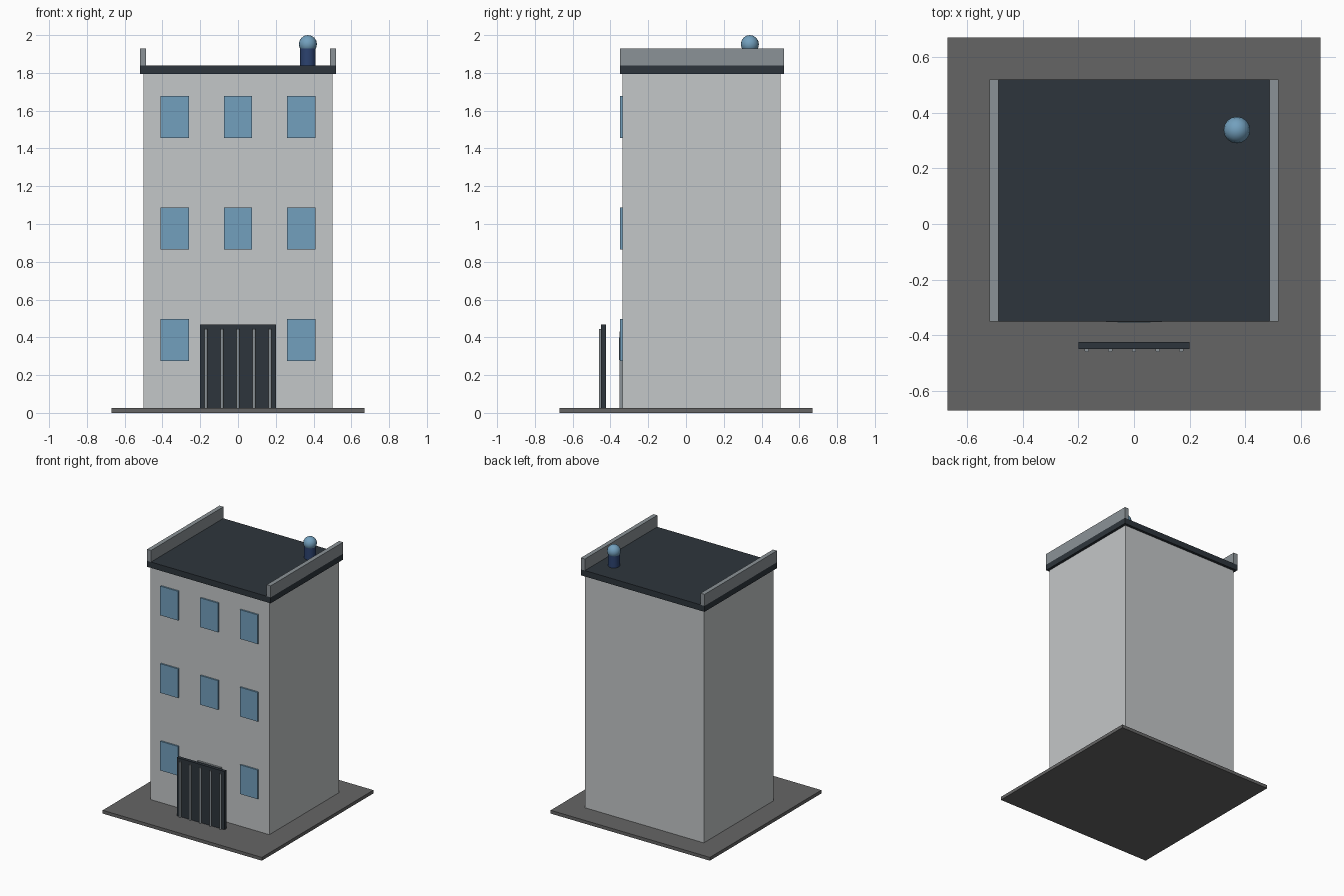
import bpy
import math

cube = bpy.data.objects.get("Cube")
if cube:
    bpy.data.objects.remove(cube, do_unlink=True)


def material(name, colour):
    m = bpy.data.materials.new(name)
    m.use_nodes = True
    rgba = (*colour, 1.0)
    m.diffuse_color = rgba
    m.node_tree.nodes["Principled BSDF"].inputs["Base Color"].default_value = rgba
    return m


wall_grey = material("wall grey", (0.55, 0.57, 0.58))
slate = material("dark slate", (0.027, 0.036, 0.045))
trim_grey = material("trim grey", (0.26, 0.29, 0.31))
paving = material("paving grey", (0.13, 0.13, 0.13))
glass = material("window blue", (0.17, 0.35, 0.51))
navy = material("navy blue", (0.025, 0.055, 0.16))


def finish(name, mat):
    ob = bpy.context.object
    ob.name = name
    ob.data.materials.append(mat)
    return ob


def box(name, x, y, z, mat):
    """Box from (low, high) ranges on each axis."""
    ranges = (x, y, z)
    bpy.ops.mesh.primitive_cube_add(size=1, location=[(a + b) / 2 for a, b in ranges])
    ob = finish(name, mat)
    ob.scale = [b - a for a, b in ranges]
    bpy.ops.object.transform_apply(location=False, rotation=False, scale=True)
    return ob


def cylinder(name, x, y, z, radius, sides, mat):
    bpy.ops.mesh.primitive_cylinder_add(vertices=sides, radius=radius, depth=z[1] - z[0],
                                        location=(x, y, sum(z) / 2))
    ob = finish(name, mat)
    bpy.ops.object.shade_smooth_by_angle(angle=math.radians(35))
    return ob


GROUND = 0.025
FRONT = -0.337

# Plot and main block
box("ground_slab", (-0.67, 0.67), (-0.67, 0.67), (0, GROUND), paving)
box("building_walls", (-0.5, 0.5), (FRONT, 0.5), (GROUND, 1.8), wall_grey)

# Roof slab with side parapets
box("roof_slab", (-0.52, 0.52), (-0.35, 0.52), (1.795, 1.84), slate)
for side, x in (("left", (0.487, 0.52)), ("right", (-0.52, -0.487))):
    box(side + "_parapet", x, (-0.35, 0.52), (1.84, 1.928), trim_grey)

# Windows on three floors, leaving the entrance bay free
for floor in range(3):
    bottom = 0.275 + 0.59 * floor
    for column in (-1, 0, 1):
        if floor == 0 and column == 0:
            continue
        x = 0.335 * column
        box("window", (x - 0.075, x + 0.075), (FRONT - 0.012, FRONT),
            (bottom, bottom + 0.222), glass)

# Entrance door behind the gate
box("entrance_door", (-0.1, 0.1), (FRONT - 0.015, FRONT), (GROUND, 0.43), trim_grey)
box("door_glass", (-0.06, 0.06), (FRONT - 0.018, FRONT - 0.014), (0.28, 0.4), glass)

# Free-standing gate with vertical bars
box("gate_panel", (-0.2, 0.2), (-0.449, -0.424), (GROUND, 0.468), slate)
for i in range(-2, 3):
    cylinder("gate_bar", 0.085 * i, -0.453, (GROUND, 0.445), 0.008, 12, trim_grey)

# Rooftop post and globe
cylinder("roof_post", 0.37, 0.338, (1.84, 1.94), 0.041, 24, navy)
bpy.ops.mesh.primitive_uv_sphere_add(segments=16, ring_count=8, radius=0.048,
                                     location=(0.37, 0.338, 1.952))
finish("roof_globe", glass)
bpy.ops.object.shade_smooth()
